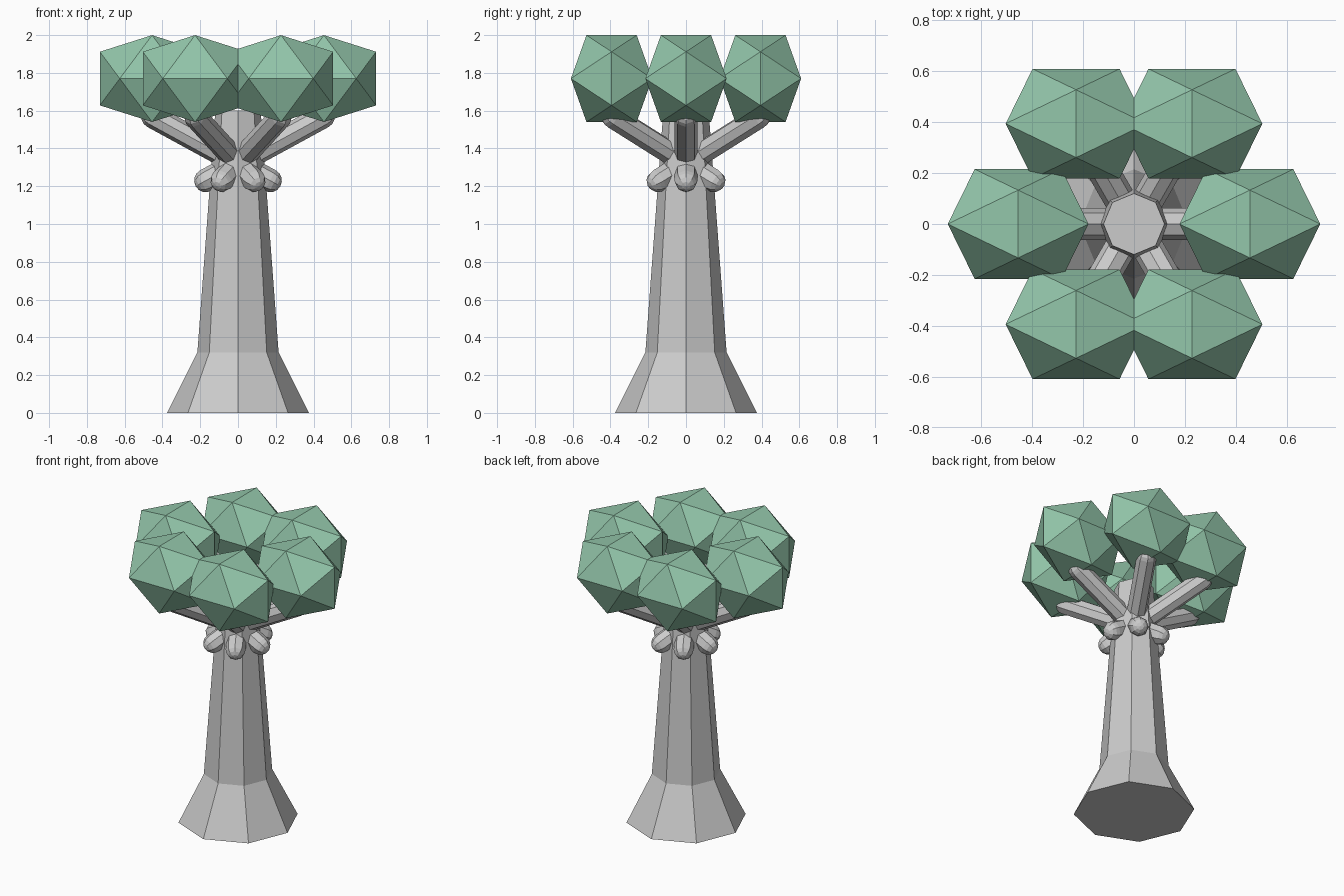
import bpy, bmesh
from math import sin, cos, pi, atan2, hypot
from mathutils import Matrix, Vector

if "Cube" in bpy.data.objects:
    bpy.data.objects.remove(bpy.data.objects["Cube"])

SIDES = 8


def finish(name, bm, mat=None):
    bmesh.ops.recalc_face_normals(bm, faces=bm.faces)
    me = bpy.data.meshes.new(name)
    bm.to_mesh(me)
    bm.free()
    ob = bpy.data.objects.new(name, me)
    bpy.context.collection.objects.link(ob)
    if mat:
        me.materials.append(mat)
    return ob


def lathe(name, profile, matrix=Matrix()):
    """Turn (radius, height) points into an eight-sided solid with fan ends."""
    bm = bmesh.new()
    rings = [[bm.verts.new((r * cos(2 * pi * i / SIDES), r * sin(2 * pi * i / SIDES), z))
              for i in range(SIDES)] for r, z in profile]
    for a, b in zip(rings, rings[1:]):
        for i in range(SIDES):
            j = (i + 1) % SIDES
            bm.faces.new((a[i], a[j], b[j], b[i]))
    # fold zero-radius rings into poles
    bmesh.ops.remove_doubles(bm, verts=bm.verts, dist=1e-5)
    bm.transform(matrix)
    return finish(name, bm)


def icosahedron(name, centre, scale, mat):
    bm = bmesh.new()
    t = (1 + 5 ** 0.5) / 2
    n = hypot(1, t)
    for a in (-1, 1):
        for b in (-t, t):
            for p in ((b, 0, a), (0, a, b), (a, b, 0)):
                bm.verts.new([c + s * v / n for c, s, v in zip(centre, scale, p)])
    bmesh.ops.convex_hull(bm, input=bm.verts)
    return finish(name, bm, mat)


leaf = bpy.data.materials.new("leaf_green")
leaf.diffuse_color = (0.29, 0.56, 0.40, 1)
leaf.use_nodes = True
leaf.node_tree.nodes["Principled BSDF"].inputs["Base Color"].default_value = leaf.diffuse_color

# Trunk with flared foot
lathe("trunk", [(0, 0), (0.375, 0), (0.215, 0.32), (0.12, 1.6), (0, 1.6)])

# Branches: capsules crossing the trunk, their lower ends showing as knobs
R = 0.062
low, high = Vector((-0.17, 0, 1.23)), Vector((0.45, 0, 1.568))
d = high - low
half = d.length / 2
cap = [(R * cos(a * pi / 8), half + R * sin(a * pi / 8)) for a in range(4)] + [(0, half + R)]
capsule = [(r, -z) for r, z in reversed(cap)] + cap
tilt = Matrix.Translation((low + high) / 2) @ Matrix.Rotation(atan2(d.x, d.z), 4, 'Y')

# One branch and one leaf clump every 60 degrees
for k in range(6):
    ang = k * pi / 3
    lathe(f"branch_{k + 1}", capsule, Matrix.Rotation(ang, 4, 'Z') @ tilt)
    icosahedron(f"leaf_clump_{k + 1}", (0.455 * cos(ang), 0.455 * sin(ang), 1.77),
                (0.325, 0.253, 0.27), leaf)
